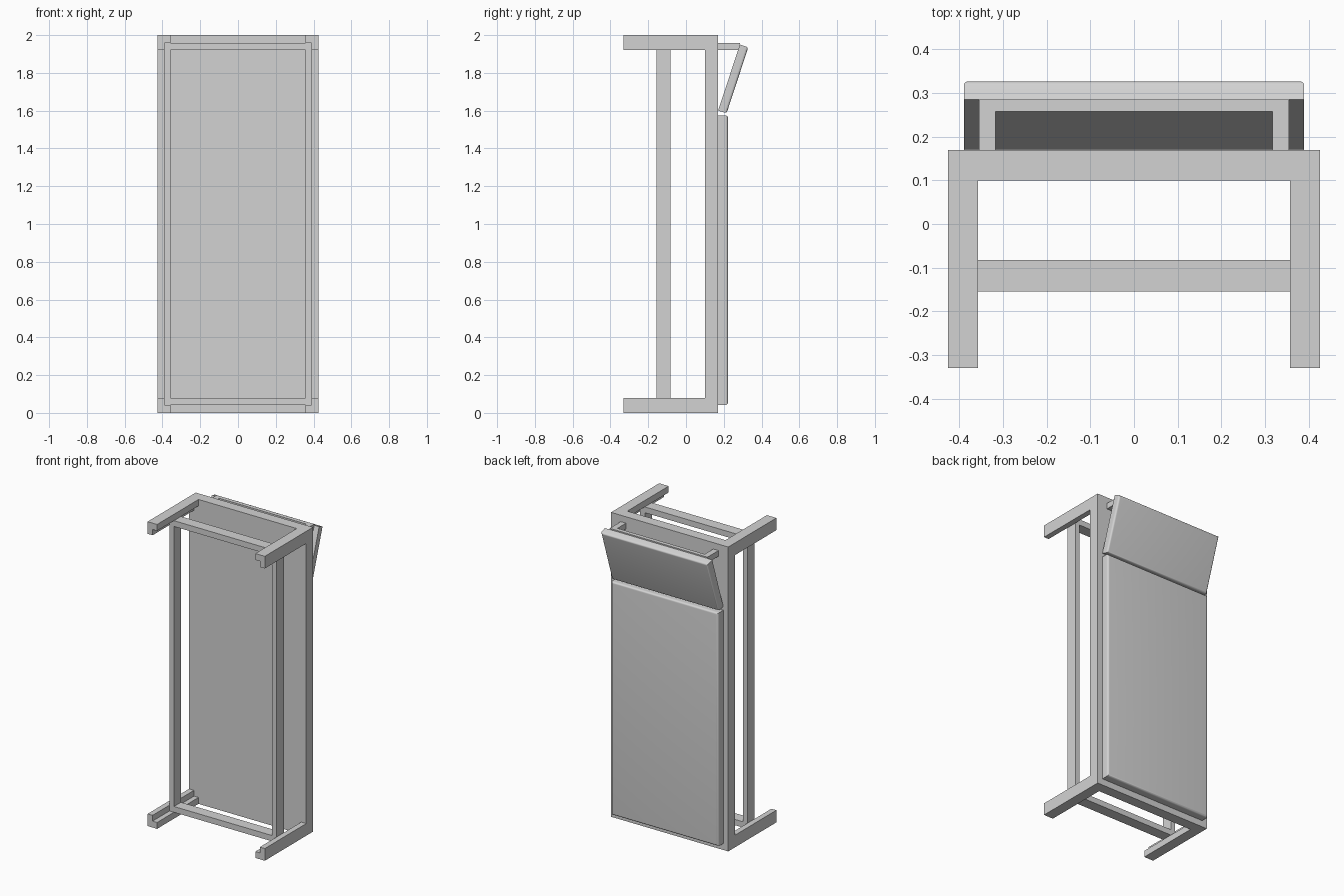
import bpy, bmesh, math
from mathutils import Vector, Matrix

cube = bpy.data.objects.get("Cube")
if cube:
    bpy.data.objects.remove(cube, do_unlink=True)

grey = bpy.data.materials.new("light grey")
grey.use_nodes = True
colour = (0.65, 0.65, 0.65, 1)
grey.diffuse_color = colour
grey.node_tree.nodes["Principled BSDF"].inputs["Base Color"].default_value = colour


def finish(name, bm):
    bmesh.ops.recalc_face_normals(bm, faces=bm.faces)
    mesh = bpy.data.meshes.new(name)
    bm.to_mesh(mesh)
    bm.free()
    mesh.materials.append(grey)
    obj = bpy.data.objects.new(name, mesh)
    bpy.context.collection.objects.link(obj)
    return obj


def box_mesh(lo, hi):
    lo, hi = Vector(lo), Vector(hi)
    bm = bmesh.new()
    bmesh.ops.create_cube(bm, size=1)
    bmesh.ops.scale(bm, vec=hi - lo, verts=bm.verts)
    bmesh.ops.translate(bm, vec=(lo + hi) / 2, verts=bm.verts)
    return bm


def box(name, lo, hi):
    return finish(name, box_mesh(lo, hi))


def cushion(name, lo, hi, radius=0.013):
    """Pad whose outer (+y) face has rounded edges."""
    bm = box_mesh(lo, hi)
    edges = [e for e in bm.edges if all(v.co.y > hi[1] - 0.001 for v in e.verts)]
    bmesh.ops.bevel(bm, geom=edges, offset=radius, segments=5,
                    profile=0.5, affect='EDGES')
    obj = finish(name, bm)
    bpy.ops.object.select_all(action='DESELECT')
    obj.select_set(True)
    bpy.context.view_layer.objects.active = obj
    bpy.ops.object.shade_smooth_by_angle(angle=math.radians(35))
    return obj


W, IN, MID = 0.426, 0.357, 0.39     # outer, inner and notch half widths
BOARD, BACK = 0.10, 0.17            # bed board depth range

# Solid bed board
box("bed_board", (-W, BOARD, 0), (W, BACK, 2))

# Legs with a rebate on the inner corner for the stretchers
for sx, side in ((-1, "right"), (1, "left")):
    for sz, end in ((-1, "foot"), (1, "head")):
        profile = [(W, 1), (IN, 1), (IN, 0.958), (MID, 0.958), (MID, 0.92), (W, 0.92)]
        bm = bmesh.new()
        face = bm.faces.new([bm.verts.new((sx * x, -0.33, 1 + sz * z)) for x, z in profile])
        out = bmesh.ops.extrude_face_region(bm, geom=[face])
        moved = [g for g in out["geom"] if isinstance(g, bmesh.types.BMVert)]
        bmesh.ops.translate(bm, vec=(0, BOARD + 0.33, 0), verts=moved)
        finish(f"{end}_{side}_leg", bm)

# Stretcher ring sitting in the leg rebates
Y0, Y1 = -0.155, -0.082
for side, x0, x1 in (("right", -MID, -IN), ("left", IN, MID)):
    box(f"{side}_stretcher", (x0, Y0, 0.042), (x1, Y1, 1.958))
for end, z0, z1 in (("foot", 0.042, 0.08), ("head", 1.92, 1.958)):
    box(f"{end}_stretcher", (-IN, Y0, z0), (IN, Y1, z1))

# Main mattress pad
cushion("mattress", (-MID, BACK, 0.042), (MID, 0.222, 1.575))

# Tilted headrest pad
head = cushion("headrest", (-MID, -0.0235, -0.184), (MID, 0.0235, 0.184))
head.matrix_world = Matrix.Translation((0, 0.25, 1.768)) @ Matrix.Rotation(math.radians(-18.2), 4, 'X')

# U-shaped bracket propping the headrest
for side, x0, x1 in (("right", -0.355, -0.317), ("left", 0.317, 0.355)):
    box(f"{side}_bracket_arm", (x0, BACK, 1.92), (x1, 0.285, 1.958))
box("bracket_crossbar", (-0.317, 0.258, 1.92), (0.317, 0.285, 1.958))
